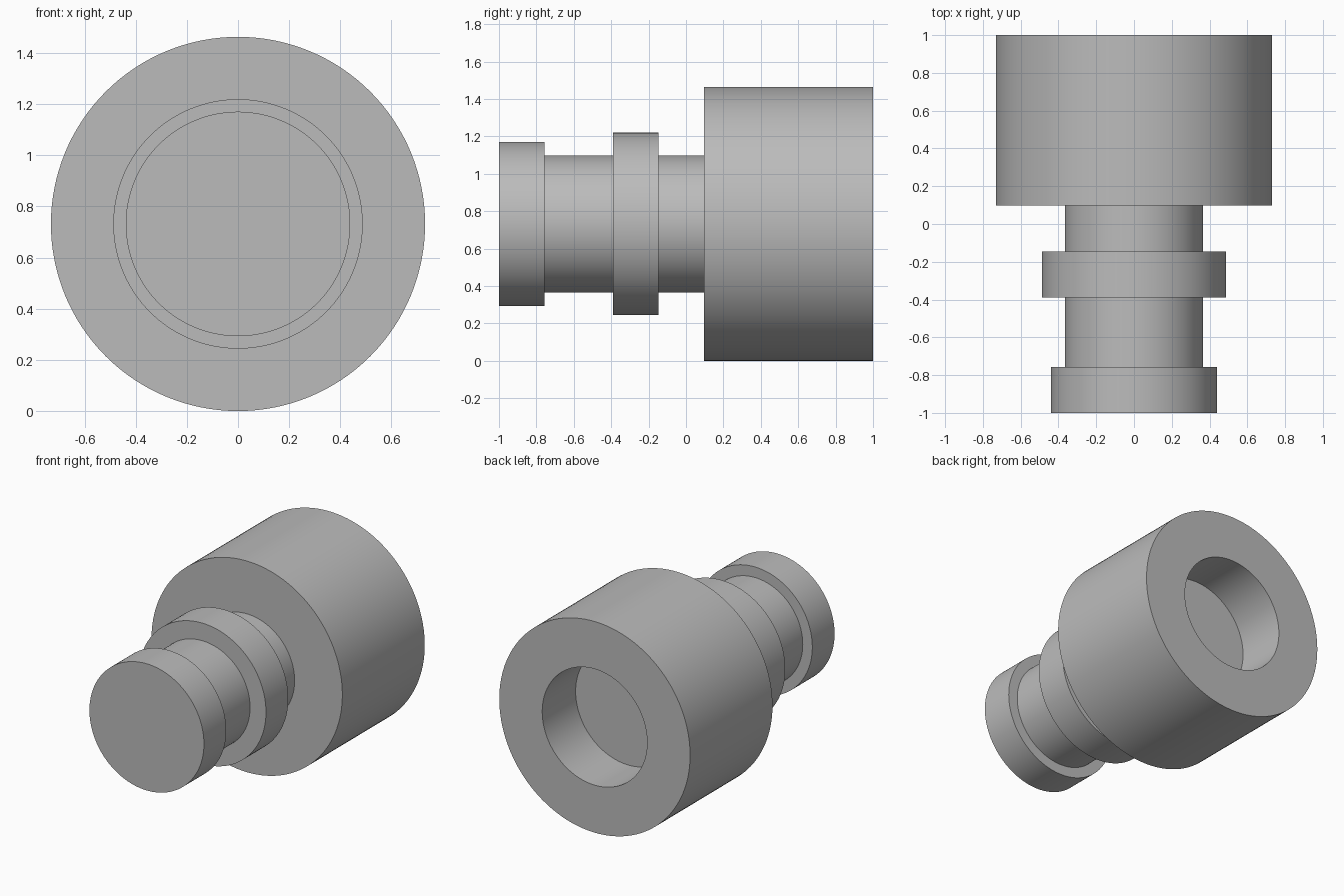
import bpy
import bmesh
import math
from mathutils import Matrix, Vector

cube = bpy.data.objects.get("Cube")
if cube:
    bpy.data.objects.remove(cube, do_unlink=True)

UNIT = 2 / 8.2          # overall length is 8.2 units
SEGMENTS = 128
BODY_R, SHAFT_R, COLLAR_R, TIP_R, BORE_R = (r * UNIT for r in (3, 1.5, 2, 1.8, 1.65))

# Plain grey metal
grey = bpy.data.materials.new("grey_metal")
grey.use_nodes = True
colour = (0.5, 0.5, 0.5, 1)
grey.diffuse_color = colour
grey.node_tree.nodes["Principled BSDF"].inputs["Base Color"].default_value = colour


def turned_part(name, profile):
    """Turn (radius, y) points about the y axis and close both ends."""
    bm = bmesh.new()
    rings = []
    for radius, y in profile:
        ring = []
        for i in range(SEGMENTS):
            a = math.tau * i / SEGMENTS
            ring.append(bm.verts.new(Vector((radius * math.cos(a), y, radius * math.sin(a)))))
        rings.append(ring)
    for a, b in zip(rings, rings[1:]):
        for i in range(SEGMENTS):
            j = (i + 1) % SEGMENTS
            bm.faces.new((a[i], a[j], b[j], b[i]))
    bm.faces.new(rings[0])
    bm.faces.new(rings[-1])
    bmesh.ops.recalc_face_normals(bm, faces=bm.faces)
    bmesh.ops.transform(bm, matrix=Matrix.Translation((0, 0, BODY_R)), verts=bm.verts)
    mesh = bpy.data.meshes.new(name)
    bm.to_mesh(mesh)
    bm.free()
    mesh.materials.append(grey)
    obj = bpy.data.objects.new(name, mesh)
    bpy.context.collection.objects.link(obj)
    bpy.ops.object.select_all(action="DESELECT")
    obj.select_set(True)
    bpy.context.view_layer.objects.active = obj
    bpy.ops.object.shade_smooth_by_angle(angle=math.radians(30))
    return obj


# Stepped spindle: tip, neck, collar, neck, large body, then the blind bore
steps = [(TIP_R, 1), (SHAFT_R, 1.5), (COLLAR_R, 1), (SHAFT_R, 1), (BODY_R, 3.7)]
profile = []
y = -1.0
for radius, length in steps:
    profile.append((radius, y))
    y += length * UNIT
    profile.append((radius, y))
bore_depth = 1.5 * UNIT
profile += [(BORE_R, y), (BORE_R, y - bore_depth)]

turned_part("stepped_spindle", profile)
